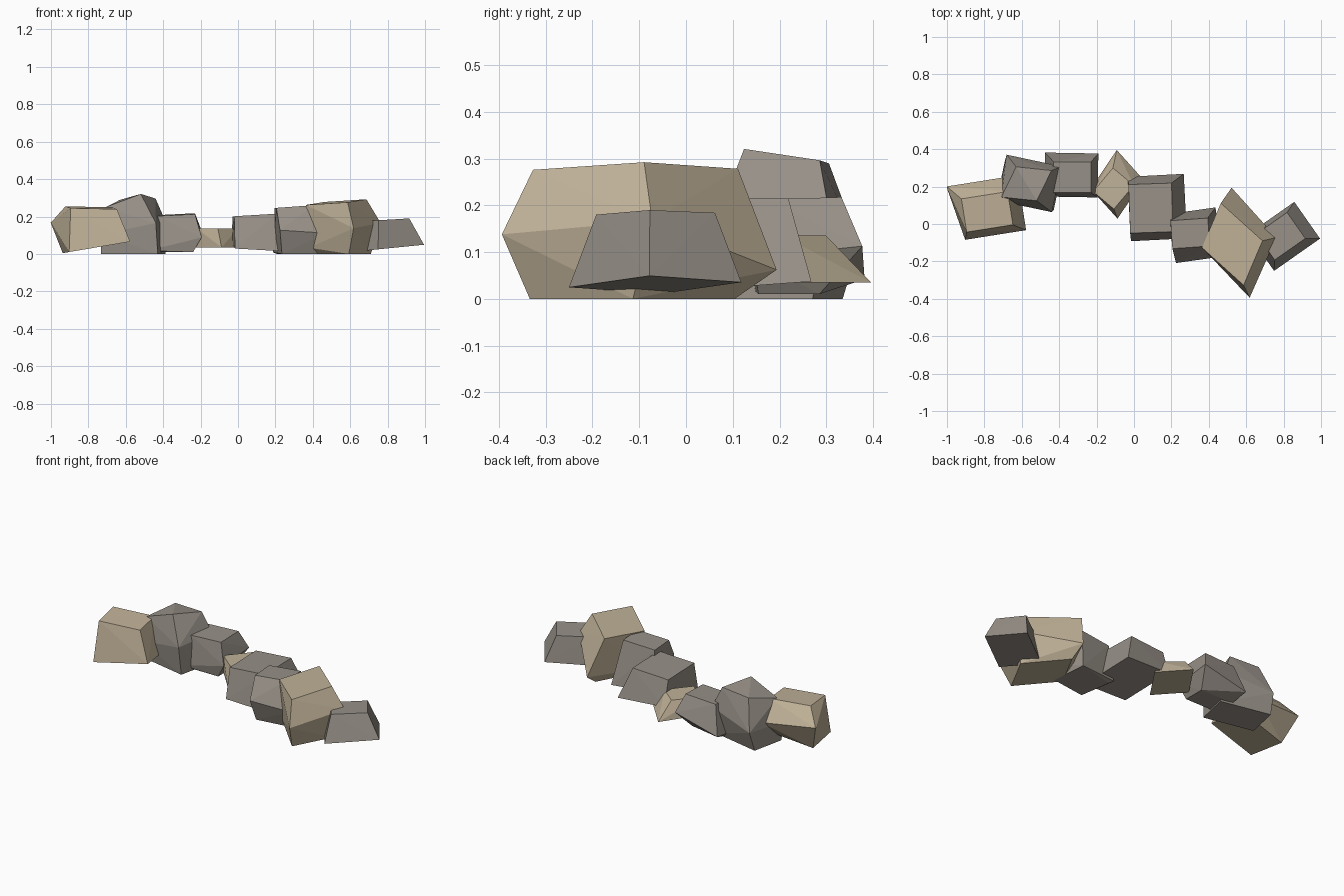
import bpy, bmesh, math

if "Cube" in bpy.data.objects:
    bpy.data.objects.remove(bpy.data.objects["Cube"])


def material(name, color):
    m = bpy.data.materials.new(name)
    m.diffuse_color = (*color, 1)
    m.use_nodes = True
    m.node_tree.nodes["Principled BSDF"].inputs["Base Color"].default_value = m.diffuse_color
    return m


GRAY = material("gray stone", (0.31, 0.28, 0.245))
TAN = material("tan stone", (0.53, 0.445, 0.315))


def ring(centre, size, yaw, z, slope=(0, 0), skew=0, twist=0):
    """Four corners of a turned, optionally skewed, tilted or twisted rectangle."""
    a, b = math.radians(yaw), math.radians(yaw + 90 + skew)
    corners = []
    for i, j in ((-1, -1), (1, -1), (1, 1), (-1, 1)):
        u, v = i * size[0] / 2, j * size[1] / 2
        dx = u * math.cos(a) + v * math.cos(b)
        dy = u * math.sin(a) + v * math.sin(b)
        height = z + slope[0] * dx + slope[1] * dy + twist * i * j
        corners.append((centre[0] + dx, centre[1] + dy, max(0, height)))
    return corners


def rock(name, mat, *rings):
    """Chiselled stone: flat-faced hull around its rings."""
    bm = bmesh.new()
    for r in rings:
        for p in r:
            bm.verts.new(p)
    res = bmesh.ops.convex_hull(bm, input=bm.verts)
    spare = {v for v in res["geom_interior"] if isinstance(v, bmesh.types.BMVert)}
    bmesh.ops.delete(bm, geom=list(spare), context="VERTS")
    bmesh.ops.recalc_face_normals(bm, faces=bm.faces)
    me = bpy.data.meshes.new(name)
    bm.to_mesh(me)
    bm.free()
    me.materials.append(mat)
    bpy.context.collection.objects.link(bpy.data.objects.new(name, me))


# Row of stones from left to right; rings run from base to top
rock("left_end_rock", TAN,
     ring((-.757, .05), (.33, .22), 9, .035, (.17, 0)),
     ring((-.835, .222), (.335, .01), 9, .15, (-.1, 0)),
     ring((-.785, .065), (.25, .18), 9, .247, (-.03, .05)))

rock("tall_rock", GRAY,
     ring((-.56, .205), (.31, .20), -12, 0),
     ring((-.56, .217), (.30, .25), -12, .14, (.2, 0)),
     ring((-.575, .215), (.19, .18), -6, .289, (.20, -.05), skew=-20, twist=-.016))

rock("left_middle_rock", GRAY,
     ring((-.35, .22), (.22, .13), 0, .01),
     ring((-.335, .262), (.285, .235), -1, .065, (.25, .1)),
     ring((-.33, .25), (.20, .165), 0, .21, (.05, .03)))

rock("small_rock", TAN,
     ring((-.09, .212), (.25, .215), 56, .035, skew=-14),
     ring((-.11, .19), (.165, .145), 50, .135))

rock("centre_rock", GRAY,
     ring((.125, .088), (.30, .345), 3, .033, (-.06, .07)),
     ring((.09, .085), (.23, .26), 2, .208, (.06, 0)))

rock("right_middle_rock", GRAY,
     ring((.33, -.05), (.22, .20), 8, 0),
     ring((.33, -.06), (.25, .265), 8, .06, (0, -.45)),
     ring((.30, -.05), (.20, .15), 4, .253, (.07, 0)))

rock("large_rock", TAN,
     ring((.56, -.115), (.284, .25), -50, 0, skew=22),
     ring((.57, -.10), (.358, .352), -48, .10, (.36, -.07), skew=24),
     ring((.525, -.108), (.30, .258), -42, .277, (.09, .03), skew=19))

rock("right_end_rock", GRAY,
     ring((.803, -.066), (.30, .24), 35, .03, (.1, 0)),
     ring((.785, -.065), (.20, .17), 35, .182, (.06, 0)))
